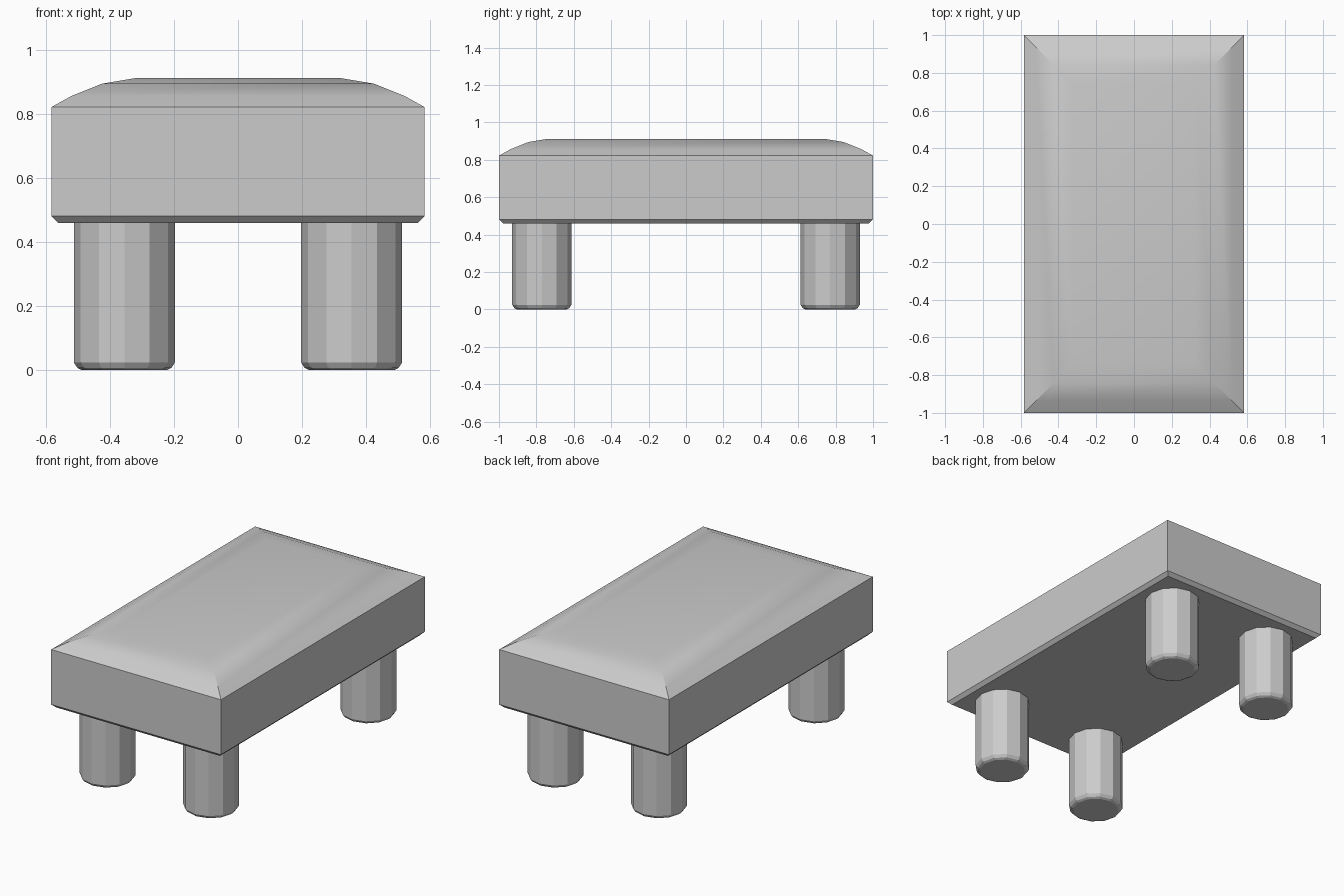
import bpy, bmesh, math

if "Cube" in bpy.data.objects:
    bpy.data.objects.remove(bpy.data.objects["Cube"])

HALF_X, HALF_Y = 0.583, 1.0


def loft(name, rings, smooth_angle=None):
    """Bridge stacked rings of points, cap both ends, return the object."""
    bm = bmesh.new()
    loops = [[bm.verts.new(p) for p in ring] for ring in rings]
    n = len(loops[0])
    for a, b in zip(loops, loops[1:]):
        for i in range(n):
            j = (i + 1) % n
            bm.faces.new((a[i], a[j], b[j], b[i]))
    bm.faces.new(loops[0][::-1])
    bm.faces.new(loops[-1])
    bmesh.ops.recalc_face_normals(bm, faces=bm.faces)
    mesh = bpy.data.meshes.new(name)
    bm.to_mesh(mesh)
    bm.free()
    obj = bpy.data.objects.new(name, mesh)
    bpy.context.collection.objects.link(obj)
    if smooth_angle:
        bpy.ops.object.select_all(action='DESELECT')
        obj.select_set(True)
        bpy.context.view_layer.objects.active = obj
        bpy.ops.object.shade_smooth_by_angle(angle=math.radians(smooth_angle))
    return obj


def rect(inset, z):
    x, y = HALF_X - inset, HALF_Y - inset
    return [(-x, -y, z), (x, -y, z), (x, y, z), (-x, y, z)]


def circle(r, z, sides=12):
    return [(r * math.cos(math.tau * i / sides),
             r * math.sin(math.tau * i / sides), z) for i in range(sides)]


# Cushioned slab: chamfered underside, straight sides, crowned top
slab_profile = [(0.021, 0.46), (0, 0.481), (0, 0.822),
                (0.063, 0.857), (0.158, 0.895), (0.26, 0.912)]
loft("seat", [rect(*p) for p in slab_profile], 25)

# Four twelve-sided legs with rounded feet
leg_profile = [(0.133, 0), (0.147, 0.007), (0.158, 0.024), (0.158, 0.465)]
for side, sx in (("left", -1), ("right", 1)):
    for end, sy in (("front", -1), ("back", 1)):
        leg = loft(f"{end}_{side}_leg", [circle(*p) for p in leg_profile])
        leg.location = (sx * 0.355, sy * 0.771, 0)
